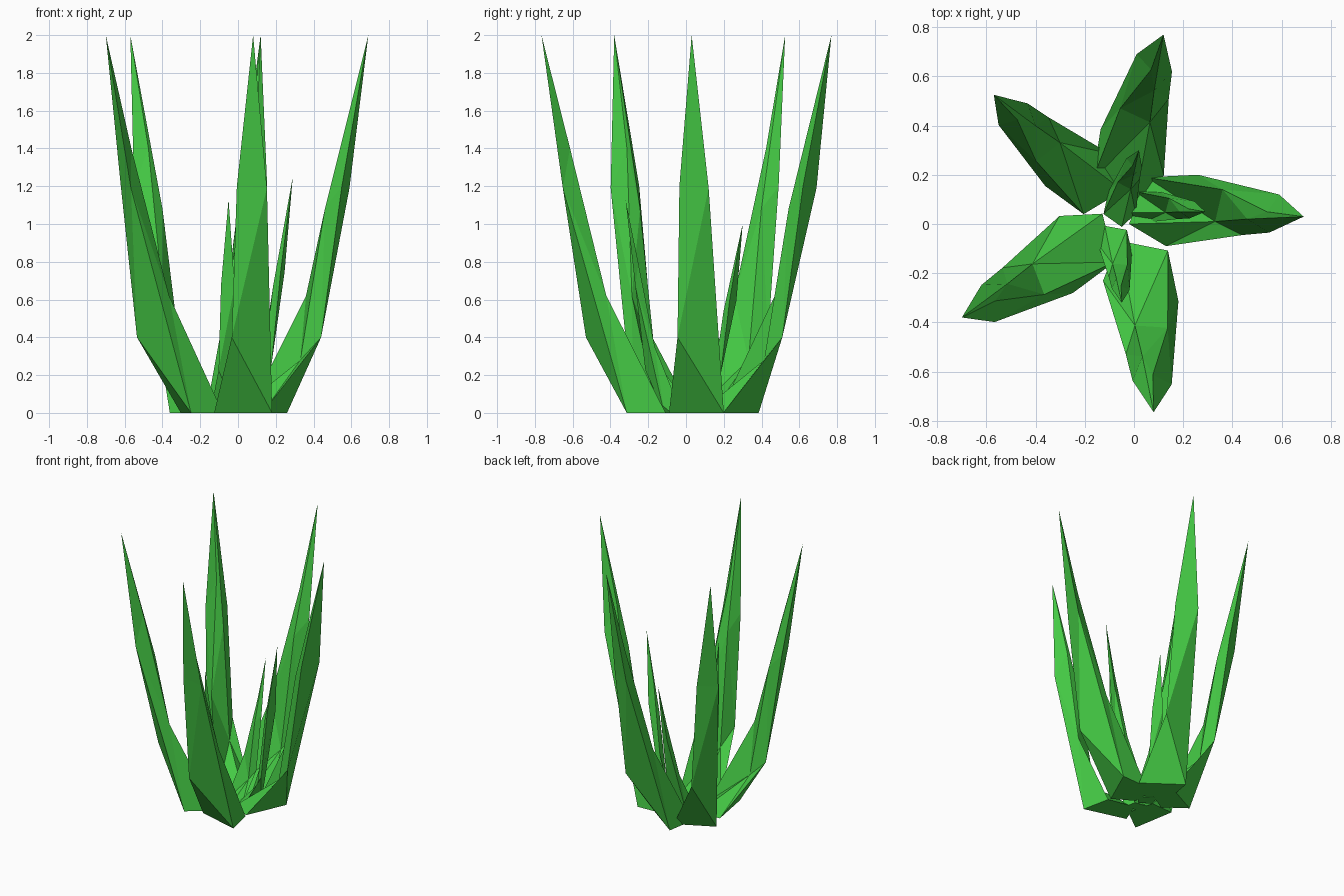
import bpy
import bmesh
from math import radians
from mathutils import Matrix, Vector

default_cube = bpy.data.objects.get("Cube")
if default_cube:
    bpy.data.objects.remove(default_cube, do_unlink=True)

# Single leaf colour
leaf_green = bpy.data.materials.new("leaf_green")
leaf_green.use_nodes = True
green = (0.06, 0.6, 0.06, 1)
leaf_green.diffuse_color = green
shader = leaf_green.node_tree.nodes["Principled BSDF"]
shader.inputs["Base Color"].default_value = green
shader.inputs["Roughness"].default_value = 0.9

# Four rails running up the blade to one shared tip
TIP = Vector((0.69, 0.03, 2))
OUTER_RIGHT = [(0.13, -0.09, 0), (0.44, -0.045, 0.4), (0.55, -0.035, 1.2)]
OUTER_LEFT = [(0.26, 0.2, 0), (0.59, 0.12, 1.19)]
INNER_LEFT = [(0.05, 0.19, 0), (0.36, 0.14, 0.62), (0.54, 0.05, 1.4)]
INNER_RIGHT = [(-0.02, 0, 0), (0.33, 0.01, 0.28), (0.46, 0.02, 1.08)]
RAILS = [OUTER_RIGHT, OUTER_LEFT, INNER_LEFT, INNER_RIGHT]


def stitch(bm, left, right):
    """Fill the gap between two rails, always climbing the lower one."""
    i = j = 0
    while i < len(left) - 1 or j < len(right) - 1:
        next_left = left[i + 1].co.z if i < len(left) - 1 else TIP.z
        next_right = right[j + 1].co.z if j < len(right) - 1 else TIP.z
        if next_left < next_right:
            bm.faces.new((left[i], right[j], left[i + 1]))
            i += 1
        else:
            bm.faces.new((left[i], right[j], right[j + 1]))
            j += 1


def make_leaf(name, tip, yaw, width):
    """Build a blade, then turn and scale it so that it ends at the tip."""
    bm = bmesh.new()
    rails = [[bm.verts.new(point) for point in rail] for rail in RAILS]
    end = bm.verts.new(TIP)
    for k, rail in enumerate(rails):
        following = rails[(k + 1) % len(rails)]
        stitch(bm, rail, following)
        bm.faces.new((rail[-1], following[-1], end))
    bm.faces.new([rail[0] for rail in reversed(rails)])
    bmesh.ops.recalc_face_normals(bm, faces=bm.faces)

    height = tip[2] / TIP.z
    place = (Matrix.Translation(tip)
             @ Matrix.Rotation(radians(yaw), 4, "Z")
             @ Matrix.Diagonal((width, width, height, 1))
             @ Matrix.Translation(-TIP))
    bm.transform(place)

    mesh = bpy.data.meshes.new(name)
    bm.to_mesh(mesh)
    bm.free()
    mesh.materials.append(leaf_green)
    bpy.context.collection.objects.link(bpy.data.objects.new(name, mesh))


# Five tall outer leaves
make_leaf("left_leaf", (0.69, 0.03, 2), 0, 1)
make_leaf("back_leaf", (0.12, 0.77, 2), 78, 1)
make_leaf("back_right_leaf", (-0.57, 0.525, 2), 141, 0.92)
make_leaf("front_right_leaf", (-0.7, -0.38, 2), 214, 1)
make_leaf("front_leaf", (0.08, -0.765, 2), 279, 1)

# Three short inner leaves
make_leaf("inner_left_leaf", (0.29, 0.05, 1.25), -2, 0.45)
make_leaf("inner_back_leaf", (0.02, 0.3, 1), 75, 0.45)
make_leaf("inner_front_leaf", (-0.05, -0.32, 1.13), 280, 0.45)
